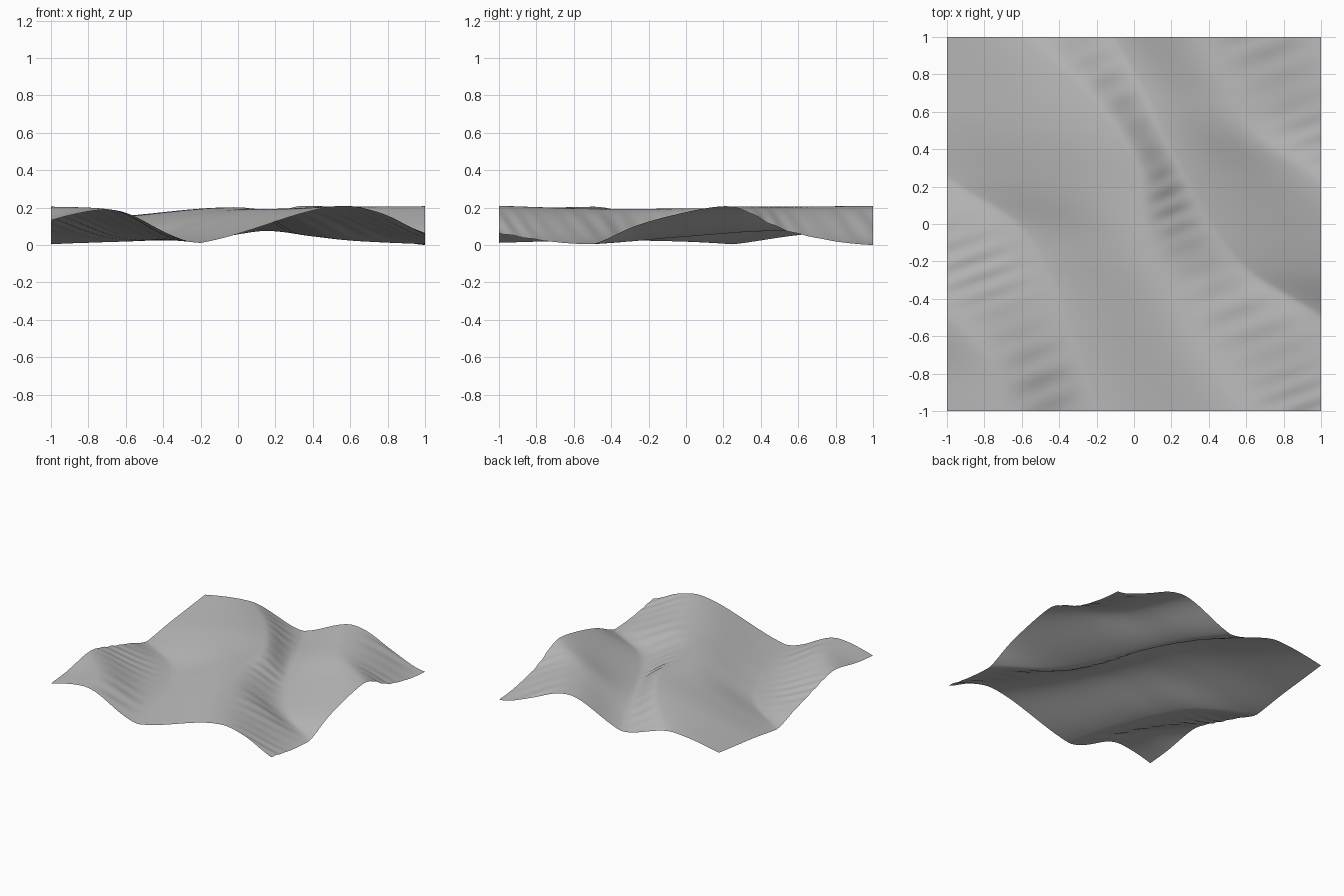
import bpy, bmesh, math

if "Cube" in bpy.data.objects:
    bpy.data.objects.remove(bpy.data.objects["Cube"])

# Dune lines, left to right: x at nine y stations (-1 .. 1), height at five stations
LINES = [
    ([-1.4, -1.5, -1.75, -2.1, -2.4, -2.6, -2.8, -3, -3.2], [.04, .03, .03, .03, .03]),   # valley
    ([-.7, -.78, -1, -1.3, -1.6, -1.75, -1.9, -2, -2.1], [.2, .215, .21, .2, .2]),        # crest
    ([-.2, -.27, -.36, -.46, -.62, -1.0, -1.3, -1.45, -1.55], [.022, .035, .028, .002, .01]),
    ([.57, .4, .25, .12, .05, .03, -.1, -.3, -.58], [.22, .205, .205, .21, .165]),
    ([1.25, 1.15, 1.0, .62, .42, .28, .15, .03, -.11], [.012, .015, .055, .085, .05]),
    ([2.2, 1.95, 1.7, 1.5, 1.25, .95, .62, .47, .35], [.22, .22, .22, .215, .22]),
    ([2.6, 2.4, 2.2, 2, 1.8, 1.6, 1.33, 1.16, 1.02], [.01, .01, .01, .01, .01]),
]


def spline(vals, y):
    """Smooth curve through evenly spaced values over y = -1..1."""
    n = len(vals) - 1
    f = min(max((y + 1) / 2 * n, 0), n - 1e-6)
    i = int(f)
    t = f - i
    a, b = vals[i], vals[i + 1]
    p = vals[i - 1] if i > 0 else 2 * a - b
    q = vals[i + 2] if i + 2 <= n else 2 * b - a
    ma, mb = (b - p) / 2, (q - a) / 2
    return ((2*t**3 - 3*t*t + 1) * a + (t**3 - 2*t*t + t) * ma
            + (3*t*t - 2*t**3) * b + (t**3 - t*t) * mb)


def height(x, y, row):
    for k in range(len(row) - 1):
        (x0, z0), (x1, z1) = row[k], row[k + 1]
        if x <= x1 or k == len(row) - 2:
            break
    t = min(max((x - x0) / (x1 - x0), 0), 1)
    s = t * t * (3 - 2 * t)
    if k % 2 == 0:                                   # gentle windward side
        return z0 + (z1 - z0) * (.5 * s + .5 * (1.5 * t - .5 * t**3))*(.85 + .15 * t)
    # slip face with soft gullies running down it
    u = y - .35 * x
    gully = math.sin(48 * u + 2 * math.sin(5 * u)) * (.6 + .4 * math.sin(9 * u + 1))
    return z0 + (z1 - z0) * s + .004 * gully * math.sin(math.pi * t) ** 2


# Sand surface
N = 160
bm = bmesh.new()
bmesh.ops.create_grid(bm, x_segments=N, y_segments=N, size=1)
rows = {}
for v in bm.verts:
    x, y = v.co.x, v.co.y
    key = round(y, 4)
    if key not in rows:
        rows[key] = [(spline(a, y), spline(h, y)) for a, h in LINES]
    v.co.z = height(x, y, rows[key])
low = min(v.co.z for v in bm.verts)
for v in bm.verts:
    v.co.z -= low
for f in bm.faces:
    f.smooth = True
mesh = bpy.data.meshes.new("dune_surface")
bm.to_mesh(mesh)
bm.free()
dunes = bpy.data.objects.new("dune_surface", mesh)
bpy.context.collection.objects.link(dunes)

mat = bpy.data.materials.new("light_grey")
mat.diffuse_color = (.5, .5, .5, 1)
mat.use_nodes = True
mat.node_tree.nodes["Principled BSDF"].inputs["Base Color"].default_value = mat.diffuse_color
mesh.materials.append(mat)
